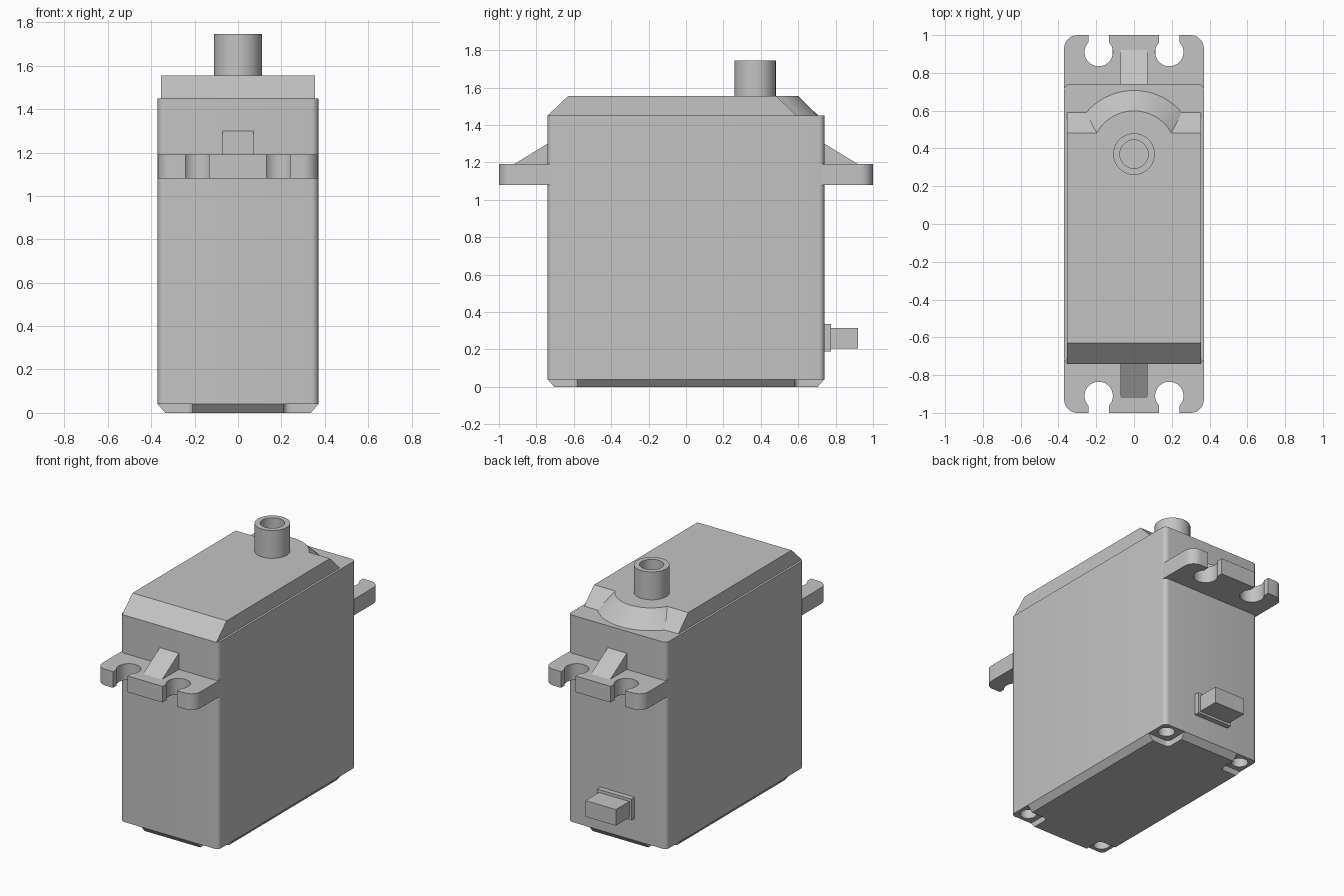
import bpy, bmesh, math
from mathutils import Matrix, Vector

cube = bpy.data.objects.get("Cube")
if cube:
    bpy.data.objects.remove(cube, do_unlink=True)

grey = bpy.data.materials.new("plain grey plastic")
grey.use_nodes = True
GREY = (0.55, 0.55, 0.55, 1)
grey.diffuse_color = GREY
grey.node_tree.nodes["Principled BSDF"].inputs["Base Color"].default_value = GREY


def finish(name, bm):
    bmesh.ops.recalc_face_normals(bm, faces=bm.faces)
    mesh = bpy.data.meshes.new(name)
    bm.to_mesh(mesh)
    bm.free()
    mesh.materials.append(grey)
    ob = bpy.data.objects.new(name, mesh)
    bpy.context.collection.objects.link(ob)
    return ob


def activate(ob):
    bpy.ops.object.select_all(action="DESELECT")
    ob.select_set(True)
    bpy.context.view_layer.objects.active = ob


def smooth(ob):
    activate(ob)
    bpy.ops.object.shade_smooth_by_angle(angle=math.radians(30))


def arc(cx, cy, r, a0, a1, n):
    angles = [math.radians(a0 + (a1 - a0) * i / n) for i in range(n + 1)]
    return [(cx + r * math.cos(a), cy + r * math.sin(a)) for a in angles]


def rounded_rect(hx, hy, r, cx=0, cy=0):
    pts = []
    for i, (sx, sy) in enumerate([(1, 1), (-1, 1), (-1, -1), (1, -1)]):
        pts += arc(cx + sx * (hx - r), cy + sy * (hy - r), r, 90 * i, 90 * i + 90, 6)
    return pts


def prism(name, pts, lo, hi, along="z"):
    """Extrude a closed profile: xy points along z, or yz points along x."""
    bm = bmesh.new()
    place = (lambda a, b: (a, b, lo)) if along == "z" else (lambda a, b: (lo, a, b))
    face = bm.faces.new([bm.verts.new(place(*p)) for p in pts])
    out = bmesh.ops.extrude_face_region(bm, geom=[face])
    move = Vector((0, 0, hi - lo) if along == "z" else (hi - lo, 0, 0))
    bmesh.ops.translate(bm, vec=move, verts=[g for g in out["geom"] if isinstance(g, bmesh.types.BMVert)])
    return finish(name, bm)


def box(name, x, y, z):
    return prism(name, [(x[0], y[0]), (x[1], y[0]), (x[1], y[1]), (x[0], y[1])], *z)


def lathe(name, profile, cx, cy, steps=48):
    """Turn a radius/height profile that starts and ends on the axis."""
    bm = bmesh.new()
    verts = [bm.verts.new((cx + r, cy, z)) for r, z in profile]
    edges = [bm.edges.new(p) for p in zip(verts, verts[1:])]
    bmesh.ops.spin(bm, geom=verts + edges, cent=(cx, cy, 0), axis=(0, 0, 1),
                   angle=2 * math.pi, steps=steps)
    bmesh.ops.remove_doubles(bm, verts=bm.verts, dist=0.0005)
    return finish(name, bm)


def combine(ob, other, operation):
    mod = ob.modifiers.new("cut", "BOOLEAN")
    mod.operation, mod.solver, mod.object = operation, "EXACT", other
    activate(ob)
    bpy.ops.object.modifier_apply(modifier=mod.name)
    bpy.data.objects.remove(other, do_unlink=True)


def half_turn(ob, name):
    copy = ob.copy()
    copy.data = ob.data.copy()
    copy.name = name
    copy.data.transform(Matrix.Rotation(math.pi, 4, "Z"))
    bpy.context.collection.objects.link(copy)


HX, HY = 0.37, 0.74
SEAM, DECK, TOP = 0.04, 1.45, 1.555
SHAFT_Y = 0.37
corners = [(sx, sy) for sx in (-1, 1) for sy in (-1, 1)]

# Main case with four screw bores in its underside
case = prism("case_body", rounded_rect(HX, HY, 0.03), SEAM, DECK)
for sx, sy in corners:
    bore = lathe("bore", [(0, -0.1), (0.052, -0.1), (0.052, 0.4), (0, 0.4)],
                 sx * 0.295, sy * 0.663, 24)
    combine(case, bore, "DIFFERENCE")
smooth(case)

# Bottom cover: tapered plate, corners cut away around the screws
cover = prism("bottom_cover", [(HX, HY), (-HX, HY), (-HX, -HY), (HX, -HY)], 0, SEAM)
for v in cover.data.vertices:
    if v.co.z < 0.01:
        v.co.x -= math.copysign(0.035, v.co.x)
        v.co.y -= math.copysign(0.035, v.co.y)
for sx, sy in corners:
    notch = prism("notch", rounded_rect(0.15, 0.15, 0.03, sx * 0.36, sy * 0.73), -0.1, 0.1)
    combine(cover, notch, "DIFFERENCE")
smooth(cover)

# Gear cover: sloped ends, joined with the conical collar of the shaft
lid = prism("gear_cover", [(-HY, DECK), (0.59, DECK), (0.483, TOP), (-0.63, TOP)],
            -0.355, 0.355, "x")
collar = lathe("collar", [(0, DECK), (0.333, DECK), (0.225, TOP), (0, TOP)], 0, SHAFT_Y + 0.004, 64)
combine(lid, collar, "UNION")
smooth(lid)

# Hollow output shaft
shaft = lathe("output_shaft", [(0, TOP - 0.02), (0.11, TOP - 0.02), (0.11, 1.745),
                               (0.075, 1.745), (0.075, 1.58), (0, 1.58)], 0, SHAFT_Y)
smooth(shaft)

# Mounting ears with open keyhole slots, and their ribs
half = [(HX, HY - 0.02)] + arc(HX - 0.07, 0.93, 0.07, 0, 90, 8) + [(0.242, 1)]
half += arc(0.187, 0.91, 0.075, 43, -223, 28) + [(0.132, 1)]
ear = prism("back_mounting_ear", half + [(-x, y) for x, y in reversed(half)], 1.08, 1.19)
smooth(ear)
half_turn(ear, "front_mounting_ear")
rib = prism("back_rib", [(HY - 0.01, 1.18), (0.92, 1.18), (0.92, 1.19), (HY, 1.3), (HY - 0.01, 1.3)],
            -0.072, 0.072, "x")
half_turn(rib, "front_rib")

# Cable outlet on the back
box("cable_flange", (-0.13, 0.13), (HY - 0.01, 0.775), (0.19, 0.335))
box("cable_plug", (-0.115, 0.115), (0.77, 0.92), (0.205, 0.315))
